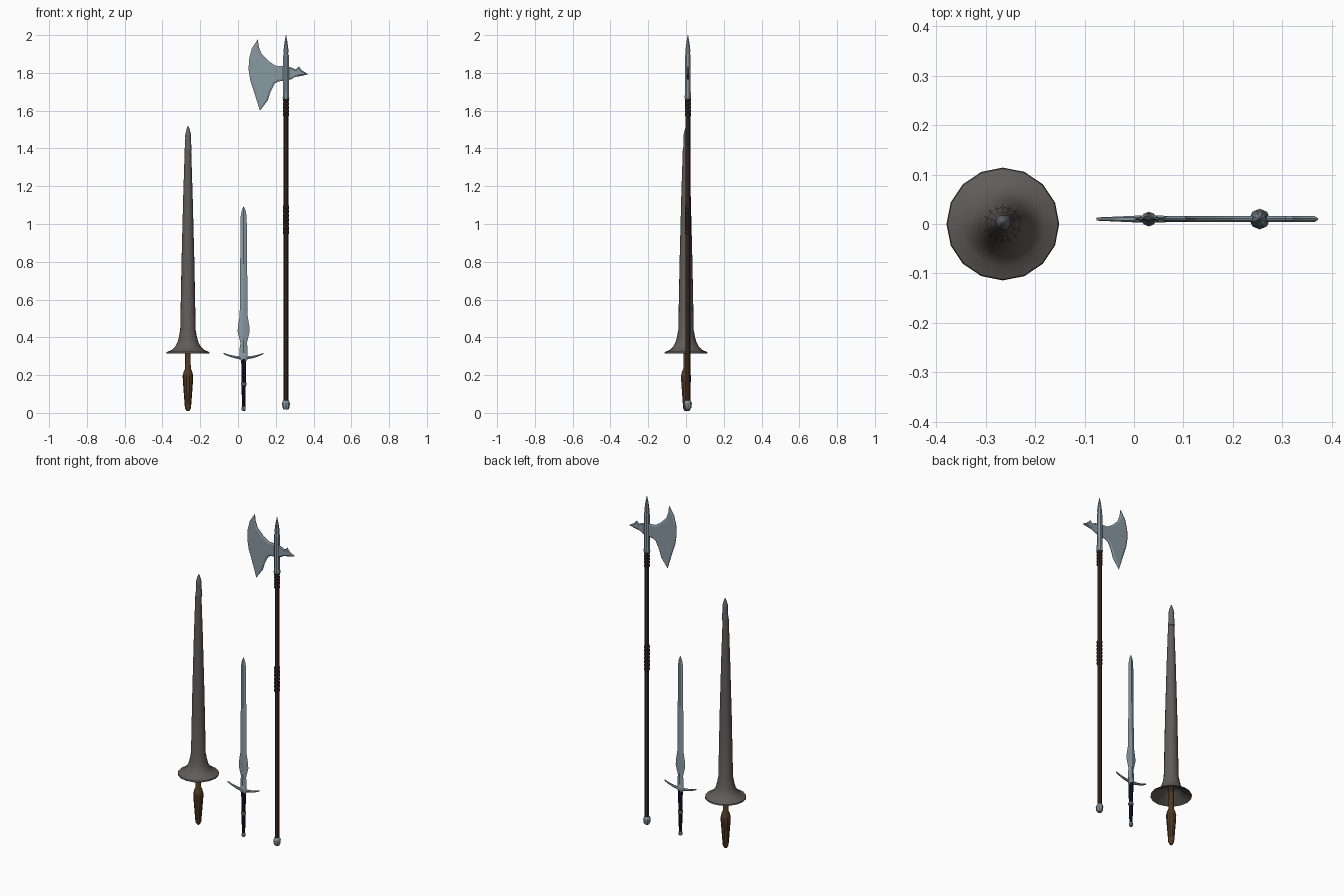
import bpy, bmesh, math

if "Cube" in bpy.data.objects:
    bpy.data.objects.remove(bpy.data.objects["Cube"])


def mat(name, r, g, b):
    m = bpy.data.materials.new(name)
    m.diffuse_color = (r, g, b, 1)
    m.use_nodes = True
    m.node_tree.nodes["Principled BSDF"].inputs["Base Color"].default_value = m.diffuse_color
    return m


STEEL = mat("blue grey steel", 0.25, 0.32, 0.365)
IRON = mat("dark warm iron", 0.115, 0.106, 0.098)
TIP = mat("lance tip grey", 0.13, 0.135, 0.14)
WOOD = mat("dark pole wood", 0.055, 0.029, 0.018)
WRAP = mat("leather wrap", 0.036, 0.019, 0.013)
HANDLE = mat("brown handle wood", 0.085, 0.043, 0.018)
NAVY = mat("navy grip", 0.007, 0.007, 0.028)


def finish(bm, name, material, angle=35):
    bmesh.ops.recalc_face_normals(bm, faces=bm.faces)
    me = bpy.data.meshes.new(name)
    bm.to_mesh(me)
    bm.free()
    me.materials.append(material)
    ob = bpy.data.objects.new(name, me)
    bpy.context.collection.objects.link(ob)
    bpy.context.view_layer.objects.active = ob
    ob.select_set(True)
    bpy.ops.object.shade_smooth_by_angle(angle=math.radians(angle))
    ob.select_set(False)
    return ob


def loft(name, material, cx, cy, rows, sides=16, turn=0.0, angle=35):
    """Stack elliptical rings; a row is (z, half width x, half depth y)."""
    bm = bmesh.new()
    rings = []
    for row in rows:
        z, rx = row[:2]
        ry = row[2] if len(row) > 2 else rx
        ring = []
        for i in range(sides):
            a = 2 * math.pi * i / sides + turn
            ring.append(bm.verts.new((cx + rx * math.cos(a), cy + ry * math.sin(a), z)))
        rings.append(ring)
    for lo, hi in zip(rings, rings[1:]):
        for i in range(sides):
            j = (i + 1) % sides
            bm.faces.new((lo[i], lo[j], hi[j], hi[i]))
    bm.faces.new(rings[0])
    bm.faces.new(rings[-1])
    return finish(bm, name, material, angle)


def plate(name, material, cy, outline, edge, thick, inset):
    """Flat x-z outline with bevelled faces, thin at the rim."""
    bm = bmesh.new()
    front = [bm.verts.new((x, cy - edge, z)) for x, z in outline]
    back = [bm.verts.new((x, cy + edge, z)) for x, z in outline]
    n = len(outline)
    f, b = bm.faces.new(front), bm.faces.new(back[::-1])
    for i in range(n):
        j = (i + 1) % n
        bm.faces.new((front[i], back[i], back[j], front[j]))
    bmesh.ops.recalc_face_normals(bm, faces=bm.faces)
    bmesh.ops.inset_region(bm, faces=[f, b], thickness=inset, use_even_offset=False)
    for face, s in ((f, -1), (b, 1)):
        for v in face.verts:
            v.co.y = cy + s * thick
    bmesh.ops.triangulate(bm, faces=[f, b])
    return finish(bm, name, material, 20)


# ---- Lance ----
LX = -0.265
loft("lance_handle", HANDLE, LX, 0, [
    (0.01, 0.008), (0.025, 0.016), (0.05, 0.018), (0.17, 0.027), (0.195, 0.028),
    (0.22, 0.022), (0.235, 0.015), (0.37, 0.014)], 10)
loft("lance_body_and_guard", IRON, LX, 0, [
    (0.37, 0.014), (0.36, 0.044), (0.335, 0.066), (0.318, 0.110),
    (0.315, 0.114), (0.322, 0.112), (0.334, 0.085), (0.35, 0.068), (0.375, 0.055),
    (0.405, 0.047), (0.43, 0.043), (0.437, 0.041), (0.8, 0.034), (1.15, 0.025),
    (1.395, 0.017)])
loft("lance_tip", TIP, LX + 0.001, 0.003, [
    (1.385, 0.018), (1.395, 0.019), (1.41, 0.017), (1.455, 0.015), (1.465, 0.016),
    (1.475, 0.015), (1.50, 0.009), (1.518, 0.002)], 12)

# ---- Sword ----
SX, SY = 0.03, 0.01
loft("sword_blade", STEEL, SX, SY, [
    (0.28, 0.021, 0.009), (0.345, 0.021, 0.008), (0.37, 0.017, 0.007),
    (0.43, 0.032, 0.007), (0.46, 0.030, 0.007), (0.515, 0.021, 0.007),
    (1.04, 0.016, 0.005), (1.07, 0.011, 0.004), (1.092, 0.001, 0.001)], 4, 0, 15)
loft("sword_grip", NAVY, SX, SY, [
    (0.035, 0.009), (0.14, 0.011), (0.17, 0.012), (0.285, 0.013)], 8)
loft("sword_grip_collar", STEEL, SX, SY, [
    (0.142, 0.011), (0.147, 0.015), (0.158, 0.015), (0.163, 0.011)], 8)
loft("sword_pommel", STEEL, SX, SY, [
    (0.01, 0.006), (0.014, 0.010), (0.028, 0.011), (0.036, 0.008)], 8)
loft("sword_guard_block", STEEL, SX, SY, [
    (0.272, 0.012, 0.009), (0.28, 0.020, 0.011), (0.31, 0.020, 0.011),
    (0.318, 0.014, 0.008)], 8, math.pi / 8)
# upturned crossguard, swept along x
bm = bmesh.new()
rings = []
for k in range(-6, 7):
    t = k / 6
    r = 0.010 - 0.006 * abs(t)
    x, z = SX + 0.106 * t, 0.291 + 0.024 * t * t
    rings.append([bm.verts.new((x, SY + 0.8 * r * math.cos(a), z + r * math.sin(a)))
                  for a in [i * math.pi / 3 for i in range(6)]])
for lo, hi in zip(rings, rings[1:]):
    for i in range(6):
        j = (i + 1) % 6
        bm.faces.new((lo[i], lo[j], hi[j], hi[i]))
bm.faces.new(rings[0])
bm.faces.new(rings[-1])
finish(bm, "sword_crossguard", STEEL)

# ---- Halberd ----
HX, HY = 0.254, 0.01
loft("halberd_pole", WOOD, HX, HY, [(0.05, 0.0125), (1.68, 0.0125)], 8)
loft("halberd_butt_cap", STEEL, HX, HY, [
    (0.018, 0.012), (0.026, 0.018), (0.05, 0.021), (0.062, 0.017), (0.066, 0.013)], 8)


def wrap(name, z0, z1, turns):
    rows = []
    step = (z1 - z0) / turns
    for i in range(turns):
        z = z0 + i * step
        rows += [(z, 0.0135), (z + step * 0.25, 0.0165), (z + step * 0.75, 0.0165)]
    loft(name, WRAP, HX, HY, rows + [(z1, 0.0135)], 8)


wrap("middle_grip_wrap", 0.945, 1.10, 7)
wrap("upper_grip_wrap", 1.57, 1.665, 5)
loft("halberd_socket", STEEL, HX, HY, [
    (1.66, 0.016), (1.665, 0.019), (1.68, 0.018), (1.70, 0.016), (1.88, 0.016),
    (1.895, 0.016), (1.90, 0.013)], 8, math.pi / 8)
loft("halberd_top_spike", STEEL, HX, HY, [
    (1.89, 0.012), (1.92, 0.014), (1.96, 0.009), (2.0, 0.001)], 8, math.pi / 8)
plate("halberd_axe_blade", STEEL, HY, [
    (0.250, 1.835), (0.200, 1.838), (0.165, 1.860), (0.125, 1.900), (0.111, 1.935),
    (0.105, 1.978), (0.073, 1.930), (0.058, 1.870), (0.056, 1.815), (0.066, 1.755),
    (0.088, 1.690), (0.116, 1.600), (0.158, 1.655), (0.172, 1.700), (0.195, 1.745),
    (0.215, 1.755), (0.250, 1.758)], 0.0015, 0.006, 0.010)
plate("halberd_back_spike", STEEL, HY, [
    (0.255, 1.835), (0.285, 1.828), (0.306, 1.818), (0.322, 1.833), (0.340, 1.812),
    (0.372, 1.793), (0.335, 1.784), (0.300, 1.778), (0.280, 1.765), (0.255, 1.765)],
    0.0015, 0.006, 0.007)
